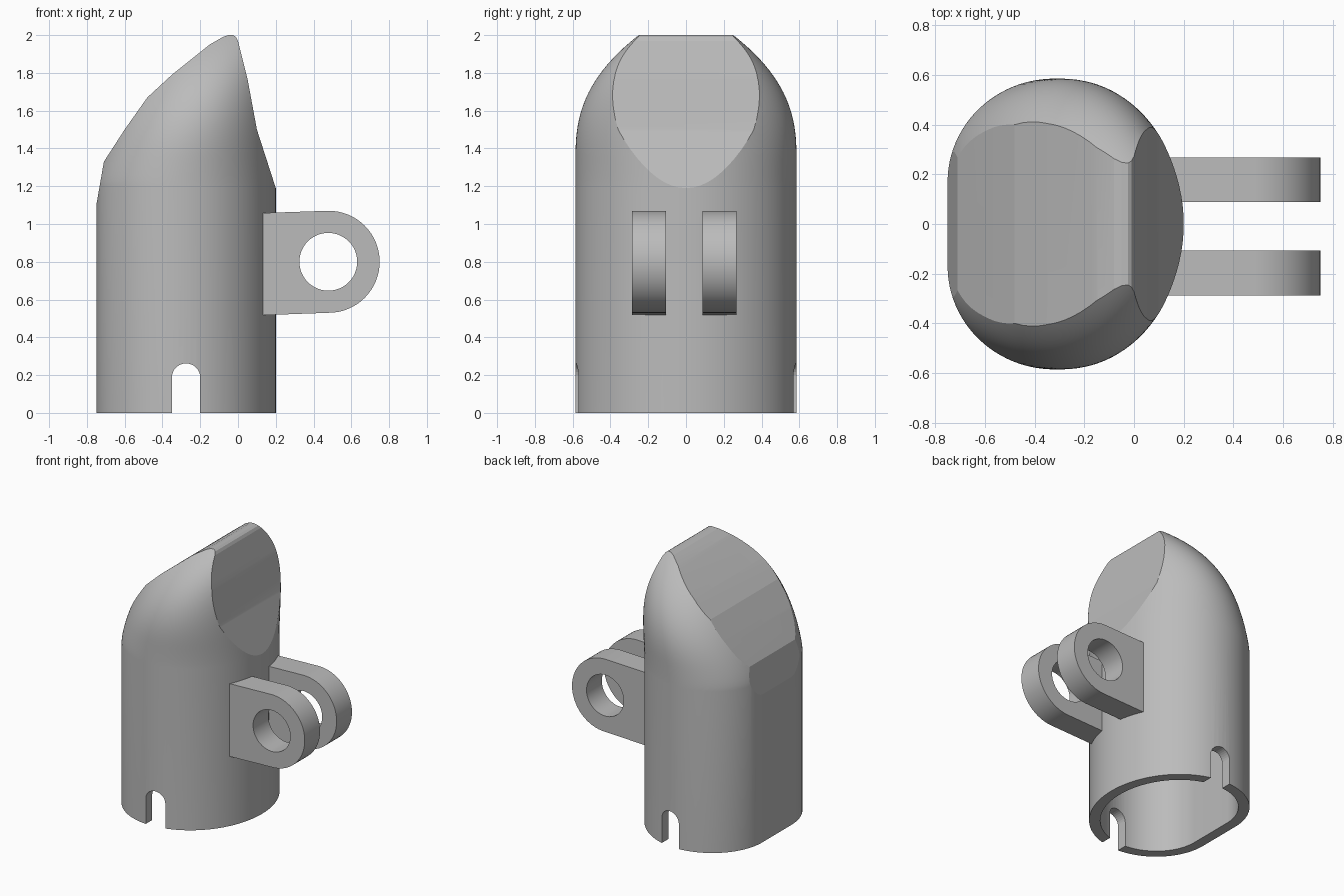
import bpy, bmesh
from math import sin, cos, pi, radians

cube = bpy.data.objects.get("Cube")
if cube:
    bpy.data.objects.remove(cube, do_unlink=True)

grey = bpy.data.materials.new("plain grey")
grey.use_nodes = True
grey.diffuse_color = (0.5, 0.5, 0.5, 1)
grey.node_tree.nodes["Principled BSDF"].inputs["Base Color"].default_value = (0.5, 0.5, 0.5, 1)


def make_object(name, bm):
    bmesh.ops.recalc_face_normals(bm, faces=bm.faces)
    mesh = bpy.data.meshes.new(name)
    bm.to_mesh(mesh)
    bm.free()
    mesh.materials.append(grey)
    obj = bpy.data.objects.new(name, mesh)
    bpy.context.collection.objects.link(obj)
    return obj


def prism(name, points, y0, y1):
    """Extrude an x-z outline along y."""
    bm = bmesh.new()
    face = bm.faces.new([bm.verts.new((x, y0, z)) for x, z in points])
    new = bmesh.ops.extrude_face_region(bm, geom=[face])["geom"]
    verts = [v for v in new if isinstance(v, bmesh.types.BMVert)]
    bmesh.ops.translate(bm, verts=verts, vec=(0, y1 - y0, 0))
    return make_object(name, bm)


def arc(cx, cz, r, start, end, n):
    angles = [radians(start + (end - start) * i / n) for i in range(n + 1)]
    return [(cx + r * cos(a), cz + r * sin(a)) for a in angles]


def section(z, inset=0.0, n=24):
    """Oval with a flattened left end, narrowing and leaning to +x near the top."""
    taper = max(0, (z - 1.35) / 0.65) ** 2.5
    lean = max(0, (z - 1.2) / 0.8) ** 1.4
    cx = -0.32 + 0.24 * lean
    half = 0.585 - 0.335 * taper - inset
    right = 0.2 - cx - inset
    left = cx + 0.75 - 0.33 * lean - inset
    flat = 0.17 * max(0.02, 1 - lean)
    pts = [(cx + right * cos(a), half * sin(a))
           for a in (pi * (i / (2 * n) - 0.5) for i in range(2 * n + 1))]
    side = [(cx - left * sin(a), flat + (half - flat) * cos(a))
            for a in (pi / 2 * i / n for i in range(1, n + 1))]
    return pts + side + [(x, -y) for x, y in reversed(side)]


def loft(name, heights, inset=0.0):
    bm = bmesh.new()
    rings = [[bm.verts.new((x, y, z)) for x, y in section(z, inset)] for z in heights]
    for low, high in zip(rings, rings[1:]):
        for i in range(len(low)):
            j = (i + 1) % len(low)
            bm.faces.new((low[i], low[j], high[j], high[i]))
    bm.faces.new(rings[0])
    bm.faces.new(rings[-1])
    return make_object(name, bm)


def cut(obj, tool, operation="DIFFERENCE"):
    mod = obj.modifiers.new("cut", "BOOLEAN")
    mod.object, mod.operation, mod.solver = tool, operation, "EXACT"
    bpy.context.view_layer.objects.active = obj
    bpy.ops.object.modifier_apply(modifier=mod.name)
    bpy.data.objects.remove(tool, do_unlink=True)


def smooth(obj, angle):
    bpy.ops.object.select_all(action="DESELECT")
    obj.select_set(True)
    bpy.context.view_layer.objects.active = obj
    bpy.ops.object.shade_smooth_by_angle(angle=radians(angle))


# Domed shell, trimmed to the pointed side profile
shell = loft("shell", [0, 1.2] + [1.2 + 0.82 * i / 28 for i in range(1, 29)])
profile = [(-0.9, -0.1), (-0.9, 1.1), (-0.75, 1.1), (-0.71, 1.33), (-0.6, 1.5),
           (-0.48, 1.67), (-0.35, 1.79), (-0.15, 1.95), (-0.08, 1.99), (-0.05, 2),
           (-0.025, 2), (-0.01, 1.99), (0, 1.97), (0.05, 1.77), (0.1, 1.5),
           (0.2, 1.19), (0.4, 1.19), (0.4, -0.1)]
cut(shell, prism("trim", profile, -1, 1), "INTERSECT")

# Hollow inside and the round-topped slots through both walls
cut(shell, loft("cavity", [-0.1, 1.2], 0.075))
slot = [(-0.35, -0.1), (-0.2, -0.1)] + arc(-0.275, 0.187, 0.075, 0, 180, 16)
cut(shell, prism("slot", slot, -1, 1))
smooth(shell, 9)

# Pair of hinge lugs with pin holes
lug_outline = [(0.125, 1.058), (0.125, 0.517)] + arc(0.48, 0.8, 0.27, -90, 90, 32)
for name, y0 in (("left_hinge_lug", 0.088), ("right_hinge_lug", -0.287)):
    lug = prism(name, lug_outline, y0, y0 + 0.18)
    cut(lug, prism("pin_hole", arc(0.478, 0.8, 0.153, 0, 352.5, 47), -1, 1))
    smooth(lug, 30)
